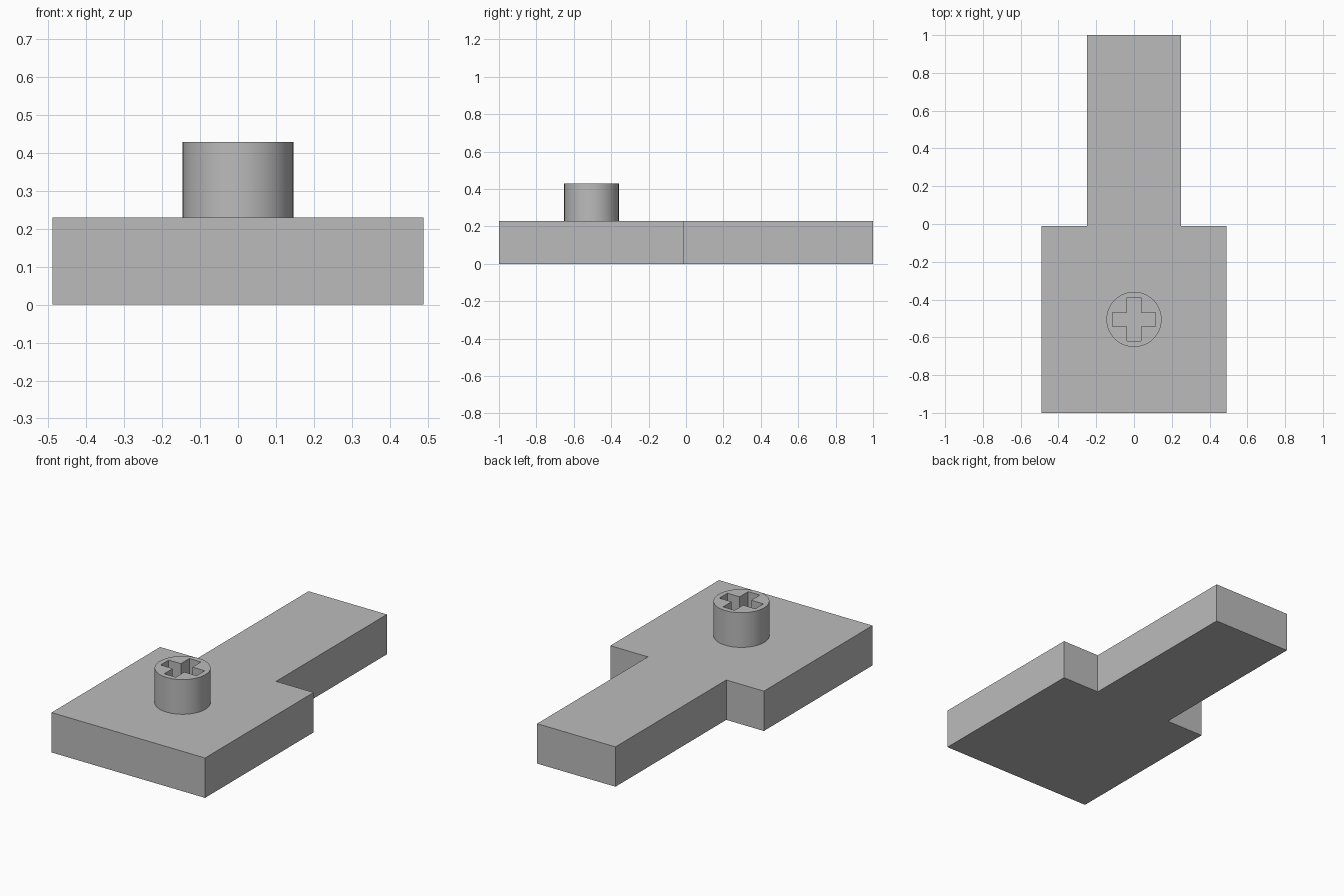
import bpy, bmesh, math

cube = bpy.data.objects.get("Cube")
if cube:
    bpy.data.objects.remove(cube, do_unlink=True)

# Single grey material
grey = bpy.data.materials.new("plain_grey")
grey.use_nodes = True
color = (0.5, 0.5, 0.5, 1)
grey.diffuse_color = color
grey.node_tree.nodes["Principled BSDF"].inputs["Base Color"].default_value = color


def extrude_profile(name, points, bottom, top):
    """Solid prism from a counter-clockwise outline in x, y."""
    bm = bmesh.new()
    face = bm.faces.new([bm.verts.new((x, y, bottom)) for x, y in points])
    lifted = bmesh.ops.extrude_face_region(bm, geom=[face], use_keep_orig=True)
    for v in lifted["geom"]:
        if isinstance(v, bmesh.types.BMVert):
            v.co.z = top
    bmesh.ops.recalc_face_normals(bm, faces=bm.faces)
    mesh = bpy.data.meshes.new(name)
    bm.to_mesh(mesh)
    bm.free()
    mesh.materials.append(grey)
    obj = bpy.data.objects.new(name, mesh)
    bpy.context.collection.objects.link(obj)
    return obj


PLATE_TOP, STUD_TOP = 0.23, 0.43
STUD_Y, STUD_RADIUS = -0.505, 0.146

# Wide plate with a narrow tongue at the back
half = [(0.49, -1), (0.49, -0.01), (0.25, -0.01), (0.25, 1)]
outline = half + [(-x, y) for x, y in reversed(half)]
extrude_profile("plate", outline, 0, PLATE_TOP)

# Round stud, sunk slightly into the plate
angles = [math.tau * i / 64 for i in range(64)]
circle = [(STUD_RADIUS * math.cos(a), STUD_Y + STUD_RADIUS * math.sin(a)) for a in angles]
stud = extrude_profile("stud", circle, PLATE_TOP - 0.01, STUD_TOP)

# Cross-shaped socket, cut down to the plate
arm, w = 0.115, 0.037
quarter = [(arm, -w), (arm, w), (w, w)]
cross = []
for turn in range(4):
    cross += [(x, y + STUD_Y) for x, y in quarter]
    quarter = [(-y, x) for x, y in quarter]
cutter = extrude_profile("socket_cutter", cross, PLATE_TOP - 0.1, STUD_TOP + 0.1)
cutter.hide_render = True

cut = stud.modifiers.new("socket", "BOOLEAN")
cut.operation = "DIFFERENCE"
cut.solver = "EXACT"
cut.object = cutter

bpy.ops.object.select_all(action="DESELECT")
stud.select_set(True)
bpy.context.view_layer.objects.active = stud
bpy.ops.object.modifier_apply(modifier=cut.name)
bpy.data.objects.remove(cutter, do_unlink=True)
bpy.ops.object.shade_smooth_by_angle(angle=math.radians(30))
